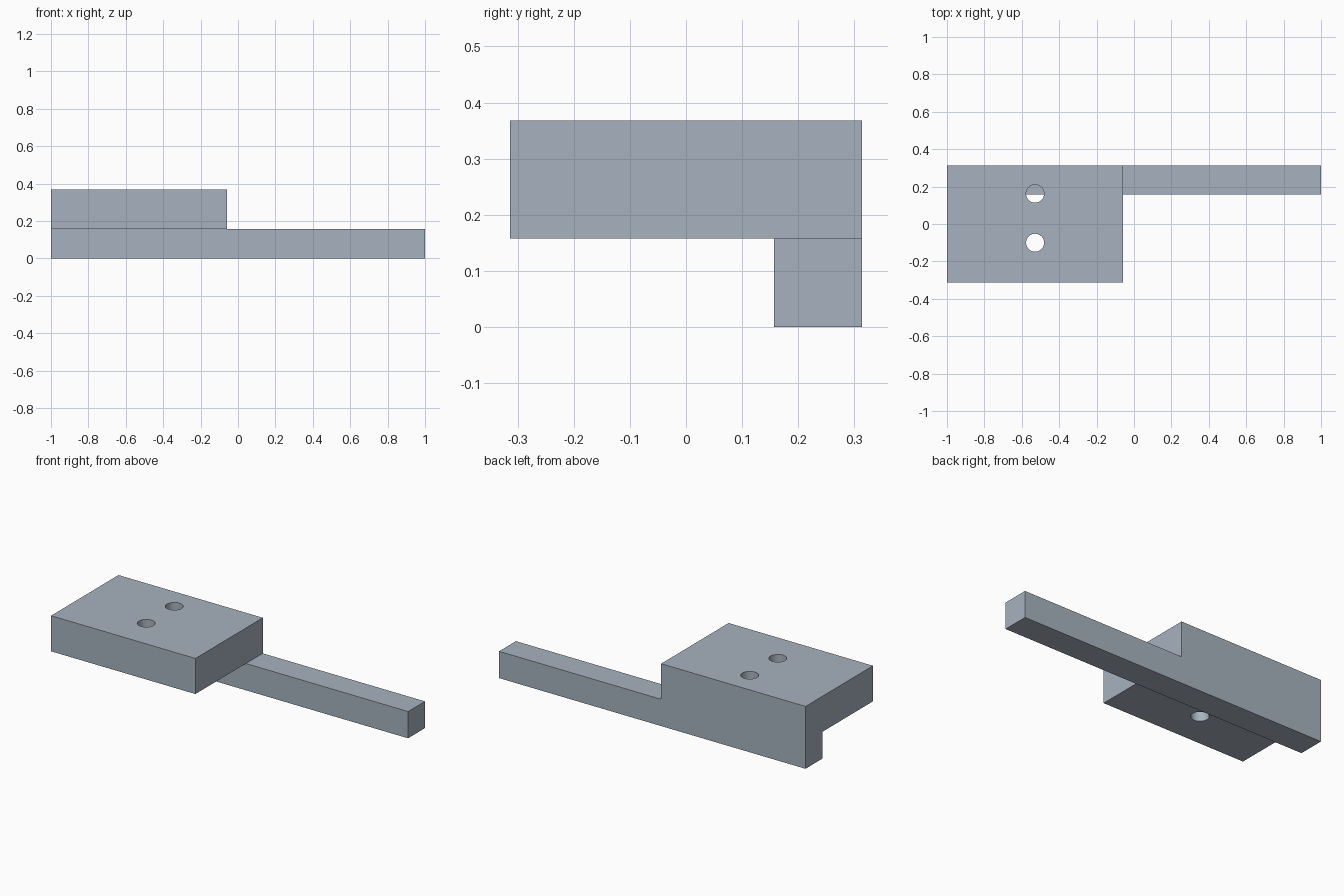
import bpy
import math

if "Cube" in bpy.data.objects:
    bpy.data.objects.remove(bpy.data.objects["Cube"])

steel = bpy.data.materials.new("blue_grey_steel")
steel.diffuse_color = (0.39, 0.45, 0.52, 1)
steel.use_nodes = True
steel.node_tree.nodes["Principled BSDF"].inputs["Base Color"].default_value = steel.diffuse_color


def box(name, lo, hi):
    """Box between two opposite corners."""
    bpy.ops.mesh.primitive_cube_add(size=1)
    ob = bpy.context.object
    ob.name = name
    for v in ob.data.vertices:
        v.co = [lo[i] if v.co[i] < 0 else hi[i] for i in range(3)]
    ob.data.materials.append(steel)
    return ob


def boolean(ob, other, operation):
    """Apply a boolean, then remove the helper."""
    mod = ob.modifiers.new(operation, 'BOOLEAN')
    mod.operation = operation
    mod.solver = 'EXACT'
    mod.object = other
    bpy.context.view_layer.objects.active = ob
    bpy.ops.object.modifier_apply(modifier=mod.name)
    bpy.data.objects.remove(other)


# Thick mounting block
block = box("mounting_block", (-1, -0.314, 0.158), (-0.058, 0.314, 0.368))

# Two bolt holes through the block only
for y in (-0.10, 0.162):
    bpy.ops.mesh.primitive_cylinder_add(vertices=48, radius=0.048, depth=0.4,
                                        location=(-0.529, y, 0.263))
    hole = bpy.context.object
    hole.name = "hole_cutter"
    hole.hide_render = True
    hole.data.materials.append(steel)
    boolean(block, hole, 'DIFFERENCE')

# Long bar under the back edge, closing off half of the rear hole
bar = box("long_bar", (-1, 0.157, 0), (1, 0.314, 0.158))
boolean(block, bar, 'UNION')
block.name = "block_with_bar"

# Smooth hole walls, crisp edges
bpy.ops.object.select_all(action='DESELECT')
block.select_set(True)
bpy.context.view_layer.objects.active = block
bpy.ops.object.shade_smooth_by_angle(angle=math.radians(30))
